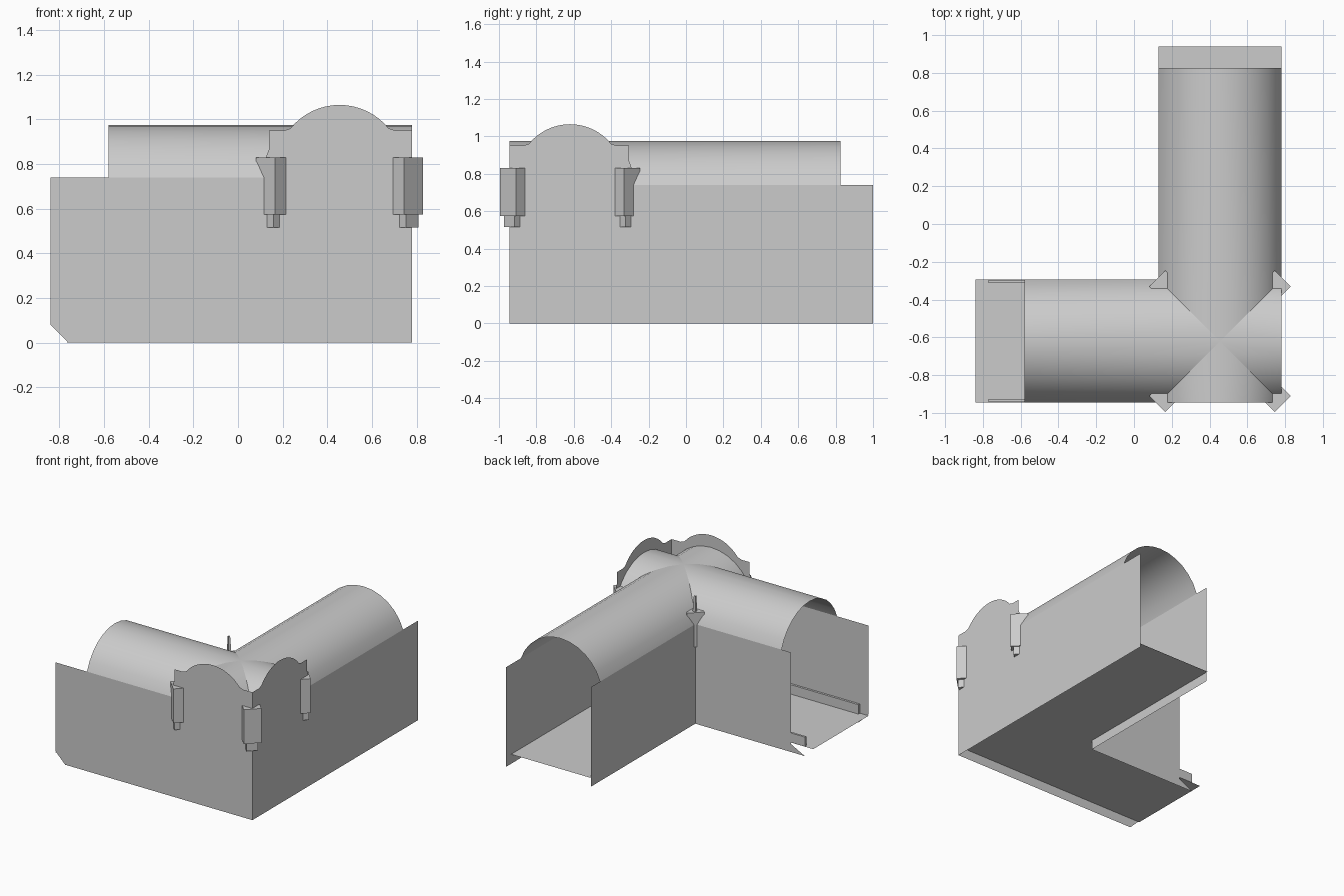
import bpy, bmesh, math
from mathutils import Vector

if "Cube" in bpy.data.objects:
    bpy.data.objects.remove(bpy.data.objects["Cube"])

CX, CY, H = 0.455, -0.62, 0.325      # centre and half width of the corner bay
WALL, FLOOR = 0.74, 0.07             # wall top and floor height


def make(name, verts, faces, smooth=False):
    me = bpy.data.meshes.new(name)
    bm = bmesh.new()
    vs = [bm.verts.new(v) for v in verts]
    for f in faces:
        bm.faces.new([vs[i] for i in f])
    bmesh.ops.remove_doubles(bm, verts=bm.verts, dist=1e-5)
    bmesh.ops.recalc_face_normals(bm, faces=bm.faces)
    bm.to_mesh(me)
    bm.free()
    ob = bpy.data.objects.new(name, me)
    bpy.context.collection.objects.link(ob)
    if smooth:
        bpy.context.view_layer.objects.active = ob
        ob.select_set(True)
        bpy.ops.object.shade_smooth_by_angle(angle=math.radians(35))
        ob.select_set(False)
    return ob


def sheet(name, pts):
    return make(name, pts, [range(len(pts))])


# Arched gable profile (offset from bay centre, height), free edge to shared corner
R = (0.22 ** 2 + 0.105 ** 2) / 0.21
half = math.asin(0.22 / R)
arc = [(R * math.sin(a), 1.065 - R + R * math.cos(a))
       for a in (half * (i / 8 - 1) for i in range(17))]
gable = ([(-H, WALL), (-0.33, 0.83), (-0.315, 0.87), (-0.315, 0.95), (-0.25, 0.95)]
         + arc + [(0.25, 0.95), (H, 0.95)])

# Outer walls with gables
sheet("front_wall", [(-0.84, CY - H, WALL), (-0.84, CY - H, 0.08), (-0.76, CY - H, 0),
                     (CX + H, CY - H, 0)]
      + [(CX + s, CY - H, z) for s, z in reversed(gable)])
sheet("side_wall", [(CX + H, 1.0, WALL), (CX + H, 1.0, 0), (CX + H, CY - H, 0)]
      + [(CX + H, CY - s, z) for s, z in reversed(gable)])

# Inner walls, with small upright fins on the inner corner
xi, yi = CX - H, CY + H
sheet("inner_wall_left", [(xi, yi, 0), (xi, yi, WALL), (-0.655, yi, WALL),
                          (-0.655, yi, 0.06), (-0.77, yi, 0)])
sheet("inner_wall_back", [(xi, yi, 0), (xi, yi, WALL), (xi, 0.93, WALL), (xi, 0.93, 0)])
sheet("corner_fin_a", [(xi, yi, WALL), (xi + 0.03, yi, WALL), (xi + 0.012, yi, 0.95), (xi, yi, 0.95)])
sheet("corner_fin_b", [(xi, yi, WALL), (xi, yi - 0.03, WALL), (xi, yi - 0.012, 0.95), (xi, yi, 0.95)])

# L-shaped floor
sheet("floor", [(p[0], p[1], FLOOR) for p in
                [(-0.84, CY - H), (CX + H, CY - H), (CX + H, 0.94), (xi, 0.94), (xi, yi), (-0.84, yi)]])

# Barrel roofs, mitred into a cross vault over the corner bay
RISE = 0.235
RB = (H * H + RISE * RISE) / (2 * RISE)
hb = math.asin(H / RB)
N = 12
prof = [(RB * math.sin(a), WALL + RISE - RB + RB * math.cos(a))
        for a in (hb * (2 * i / N - 1) for i in range(N + 1))]


def barrel(name, end, place):
    """Strip from distance `end` to the bay's diagonals; place maps (along, across, z)."""
    verts = []
    for u, z in prof:
        verts += [place(end, u, z), place(abs(u), u, z)]
    faces = [(2 * i, 2 * i + 1, 2 * i + 3, 2 * i + 2) for i in range(N)]
    ob = make(name, verts, faces, True)
    return ob


barrel("left_barrel_roof", CX + 0.58, lambda a, u, z: (CX - a, CY + u, z))
barrel("back_barrel_roof", 0.825 - CY, lambda a, u, z: (CX + u, CY + a, z))
barrel("side_vault", H, lambda a, u, z: (CX + a, CY + u, z))
barrel("front_vault", H, lambda a, u, z: (CX + u, CY - a, z))


def box(name, center, out, d0, d1, w, z0, z1):
    t = Vector((-out.y, out.x, 0))
    v = [center + out * d + t * s + Vector((0, 0, z))
         for z in (z0, z1) for d, s in ((d0, -w), (d1, -w), (d1, w), (d0, w))]
    make(name, v, [(3, 2, 1, 0), (4, 5, 6, 7)] + [(i, (i + 1) % 4, 4 + (i + 1) % 4, 4 + i) for i in range(4)])


# Diagonal corner blocks with smaller stubs below
for sx, nx in ((-1, "left"), (1, "right")):
    for sy, ny in ((-1, "front"), (1, "back")):
        c = Vector((CX + sx * H, CY + sy * H, 0))
        out = Vector((sx, sy, 0)).normalized()
        box(f"corner_block_{ny}_{nx}", c, out, -0.09, 0.01, 0.06, 0.575, 0.83)
        box(f"corner_stub_{ny}_{nx}", c, out, -0.08, 0.0, 0.04, 0.515, 0.575)

# Low rails along the left arm
for s, n in ((-1, "front"), (1, "back")):
    box(f"rail_{n}", Vector((0, CY + s * (H - 0.01), 0)), Vector((1, 0, 0)),
        -0.77, xi, 0.008, FLOOR, 0.14)
